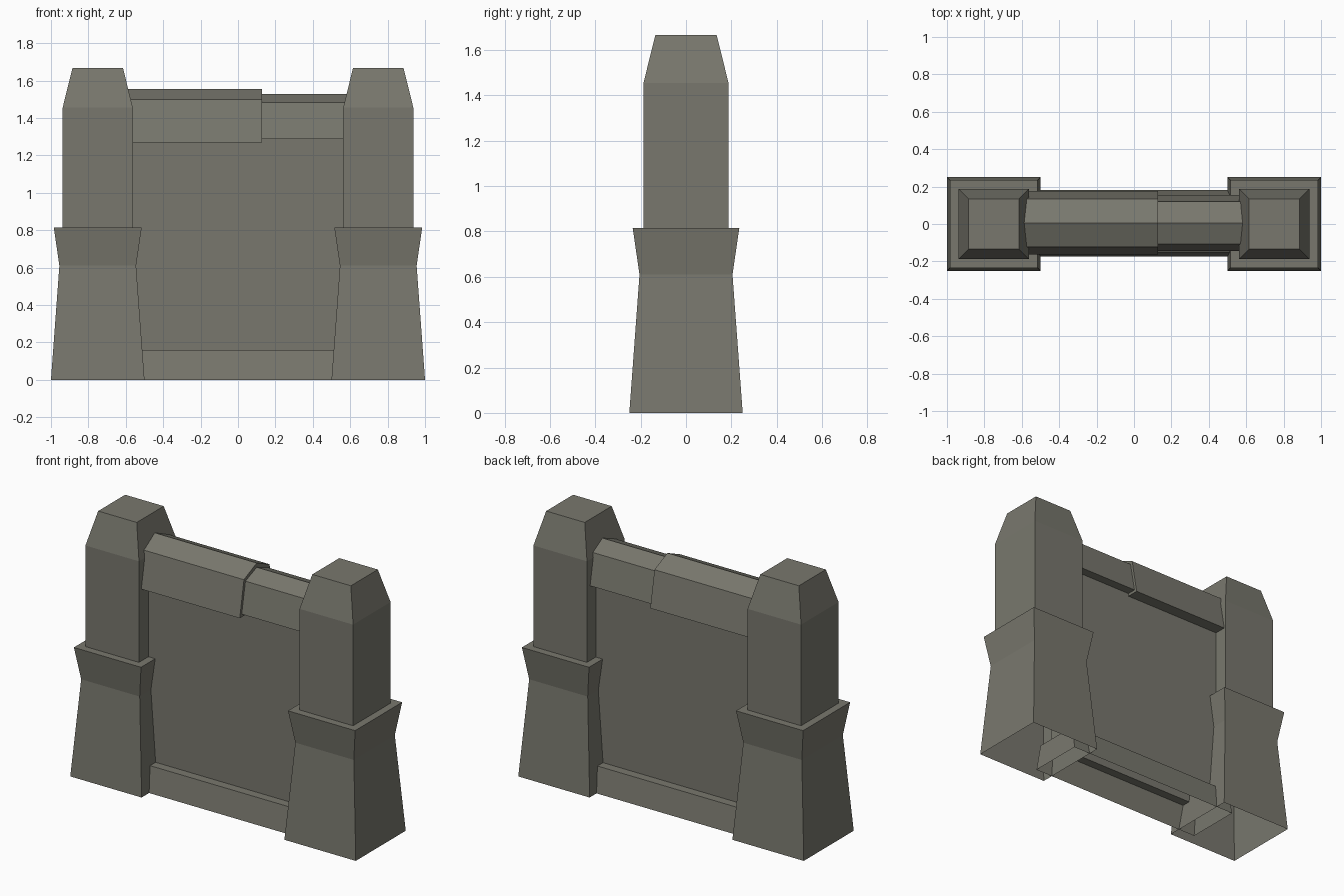
import bpy

if "Cube" in bpy.data.objects:
    bpy.data.objects.remove(bpy.data.objects["Cube"])

# one stone colour for the whole model
stone = bpy.data.materials.new("grey_stone")
stone.diffuse_color = (0.19, 0.187, 0.155, 1.0)
stone.use_nodes = True
stone.node_tree.nodes["Principled BSDF"].inputs["Base Color"].default_value = stone.diffuse_color


def make_object(name, verts, faces):
    mesh = bpy.data.meshes.new(name)
    mesh.from_pydata(verts, [], faces)
    mesh.materials.append(stone)
    mesh.update()
    obj = bpy.data.objects.new(name, mesh)
    bpy.context.collection.objects.link(obj)
    return obj


def stack(name, cx, cy, rings, top=True):
    """Rectangular rings (half x, half y, height) joined upwards, open below."""
    verts, faces = [], []
    for hx, hy, z in rings:
        verts += [(cx - hx, cy - hy, z), (cx + hx, cy - hy, z),
                  (cx + hx, cy + hy, z), (cx - hx, cy + hy, z)]
    for r in range(len(rings) - 1):
        for i in range(4):
            a, b = r * 4 + i, r * 4 + (i + 1) % 4
            faces.append((a, b, b + 4, a + 4))
    n = len(verts)
    if top:
        faces.append((n - 4, n - 3, n - 2, n - 1))
    return make_object(name, verts, faces)


def coping(name, half, offset, x0, x1):
    """Closed ridge stone: (y, z) half profile mirrored and run along x."""
    profile = [(offset + y, z) for y, z in half]
    profile += [(offset - y, z) for y, z in reversed(half) if y > 0]
    n = len(profile)
    verts = [(x, y, z) for x in (x0, x1) for y, z in profile]
    faces = [((i + 1) % n, (i + 1) % n + n, i + n, i) for i in range(n)]
    faces = [tuple(reversed(f)) for f in faces]
    faces += [tuple(range(n)), tuple(range(2 * n - 1, n - 1, -1))]
    obj = make_object(name, verts, faces)
    obj.data.flip_normals()
    return obj


# two pillars: flared foot, ledge, shaft and chamfered head
pillar_rings = [(h, h, z) for h, z in (
    (0.25, 0), (0.205, 0.61), (0.235, 0.815), (0.1875, 0.815),
    (0.1875, 1.455), (0.135, 1.667))]
for side, cx in (("left", -0.75), ("right", 0.75)):
    stack(side + "_pillar", cx, 0, pillar_rings)

# wall panel rising from a sloped plinth, hollow and open below
stack("wall_with_plinth", 0, 0.003, [
    (0.62, 0.178, 0), (0.61, 0.152, 0.16), (0.57, 0.096, 0.16),
    (0.57, 0.096, 1.40)], top=False)

# coping stones along the wall top, the left one larger
coping("left_coping", [(0.170, 1.27), (0.128, 1.498), (0, 1.555)], 0.006, -0.60, 0.127)
coping("right_coping", [(0.150, 1.288), (0.113, 1.483), (0, 1.528)], 0.006, 0.12, 0.60)
